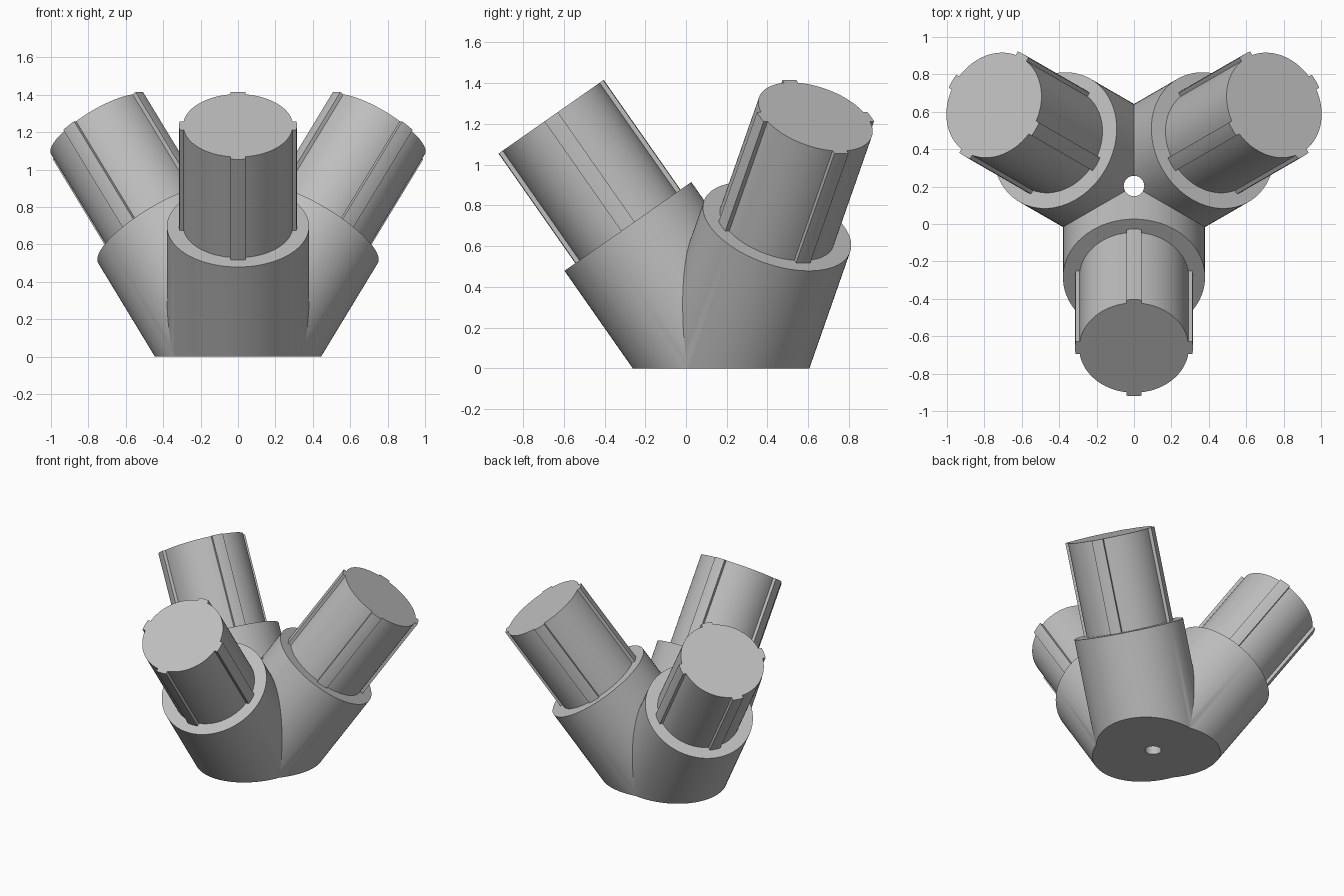
import bpy, bmesh, math
from mathutils import Matrix

if "Cube" in bpy.data.objects:
    bpy.data.objects.remove(bpy.data.objects["Cube"])

TILT = math.radians(35)
HUB = Matrix.Translation((0, 0.203, 0))      # all three axes meet here
R_SOCKET, SOCKET_TOP = 0.38, 0.851
R_PEG, R_RIB, RIB_HALF, PEG_TOP = 0.293, 0.315, 0.04, 1.508

grey = bpy.data.materials.new("grey")
grey.diffuse_color = (0.52, 0.52, 0.52, 1)
grey.use_nodes = True
grey.node_tree.nodes["Principled BSDF"].inputs["Base Color"].default_value = grey.diffuse_color


def turn(i):
    return Matrix.Rotation(i * math.tau / 3, 4, 'Z')


def tilt():
    return Matrix.Rotation(TILT, 4, 'X')


def prism(outline, z0, z1, matrix):
    """Extrude a closed (x, y) outline from z0 to z1."""
    bm = bmesh.new()
    face = bm.faces.new([bm.verts.new((x, y, z0)) for x, y in outline])
    out = bmesh.ops.extrude_face_region(bm, geom=[face])
    for v in out["geom"]:
        if isinstance(v, bmesh.types.BMVert):
            v.co.z = z1
    if not any(f.normal.z < 0 and len(f.verts) == len(outline) for f in bm.faces):
        # close the base when the extrusion consumed it
        base = [v for v in bm.verts if abs(v.co.z - z0) < 1e-6]
        if not any(set(f.verts) == set(base) for f in bm.faces):
            bm.faces.new(base)
    bmesh.ops.recalc_face_normals(bm, faces=bm.faces)
    bmesh.ops.transform(bm, matrix=matrix, verts=bm.verts)
    return bm


def to_object(name, bm):
    mesh = bpy.data.meshes.new(name)
    bm.to_mesh(mesh)
    bm.free()
    mesh.materials.append(grey)
    obj = bpy.data.objects.new(name, mesh)
    bpy.context.collection.objects.link(obj)
    return obj


def circle(r, n):
    return [(r * math.cos(k * math.tau / n), r * math.sin(k * math.tau / n)) for k in range(n)]


def ribbed_circle():
    """Round outline with four raised ribs a quarter turn apart."""
    pts = []
    a_out, a_in = math.asin(RIB_HALF / R_RIB), math.asin(RIB_HALF / R_PEG)
    for q in range(4):
        polar = [(R_RIB, -a_out + k * a_out / 2) for k in range(5)]
        span = math.pi / 2 - 2 * a_in
        polar += [(R_PEG, a_in + span * k / 20) for k in range(21)]
        for r, a in polar:
            a += q * math.pi / 2
            pts.append((r * math.cos(a), r * math.sin(a)))
    return pts


def cut(bm, normal, fill=False):
    """Slice through the origin and drop the side the normal points to."""
    out = bmesh.ops.bisect_plane(bm, geom=bm.verts[:] + bm.edges[:] + bm.faces[:], dist=1e-5,
                                 plane_co=(0, 0, 0), plane_no=normal, clear_outer=True)
    if fill:
        edges = [e for e in out["geom_cut"] if isinstance(e, bmesh.types.BMEdge)]
        bmesh.ops.contextual_create(bm, geom=edges)


def smooth(obj):
    bpy.ops.object.select_all(action='DESELECT')
    obj.select_set(True)
    bpy.context.view_layer.objects.active = obj
    bpy.ops.object.shade_smooth_by_angle(angle=math.radians(25))


# Hub: one tilted socket cut flat at the floor and trimmed to a third of a turn
bm = prism(circle(R_SOCKET, 96), -0.8, SOCKET_TOP, tilt())
cut(bm, (0, 0, -1), fill=True)
for side in (1, -1):
    cut(bm, (side * 0.5, math.sqrt(0.75), 0))

# Repeat the third around the middle and weld the seams
third = bm.verts[:] + bm.edges[:] + bm.faces[:]
for i in (1, 2):
    copy = bmesh.ops.duplicate(bm, geom=third)["geom"]
    bmesh.ops.transform(bm, matrix=turn(i), verts=[v for v in copy if isinstance(v, bmesh.types.BMVert)])
bmesh.ops.remove_doubles(bm, verts=bm.verts, dist=1e-4)
bmesh.ops.recalc_face_normals(bm, faces=bm.faces)
bmesh.ops.transform(bm, matrix=HUB, verts=bm.verts)
hub = to_object("hub", bm)

# Hole drilled through the middle
drill = to_object("hole_cutter", prism(circle(0.055, 32), -1, 2, HUB))
drill.hide_render = True
bpy.context.view_layer.objects.active = hub
mod = hub.modifiers.new("hole", 'BOOLEAN')
mod.operation, mod.solver, mod.object = 'DIFFERENCE', 'EXACT', drill
bpy.ops.object.modifier_apply(modifier=mod.name)
bpy.data.objects.remove(drill)
smooth(hub)

# Pegs: ribbed cylinders standing in the sockets
for i, side in enumerate(("front", "right", "left")):
    matrix = HUB @ turn(i) @ tilt()
    smooth(to_object(side + "_peg", prism(ribbed_circle(), SOCKET_TOP - 0.02, PEG_TOP, matrix)))
